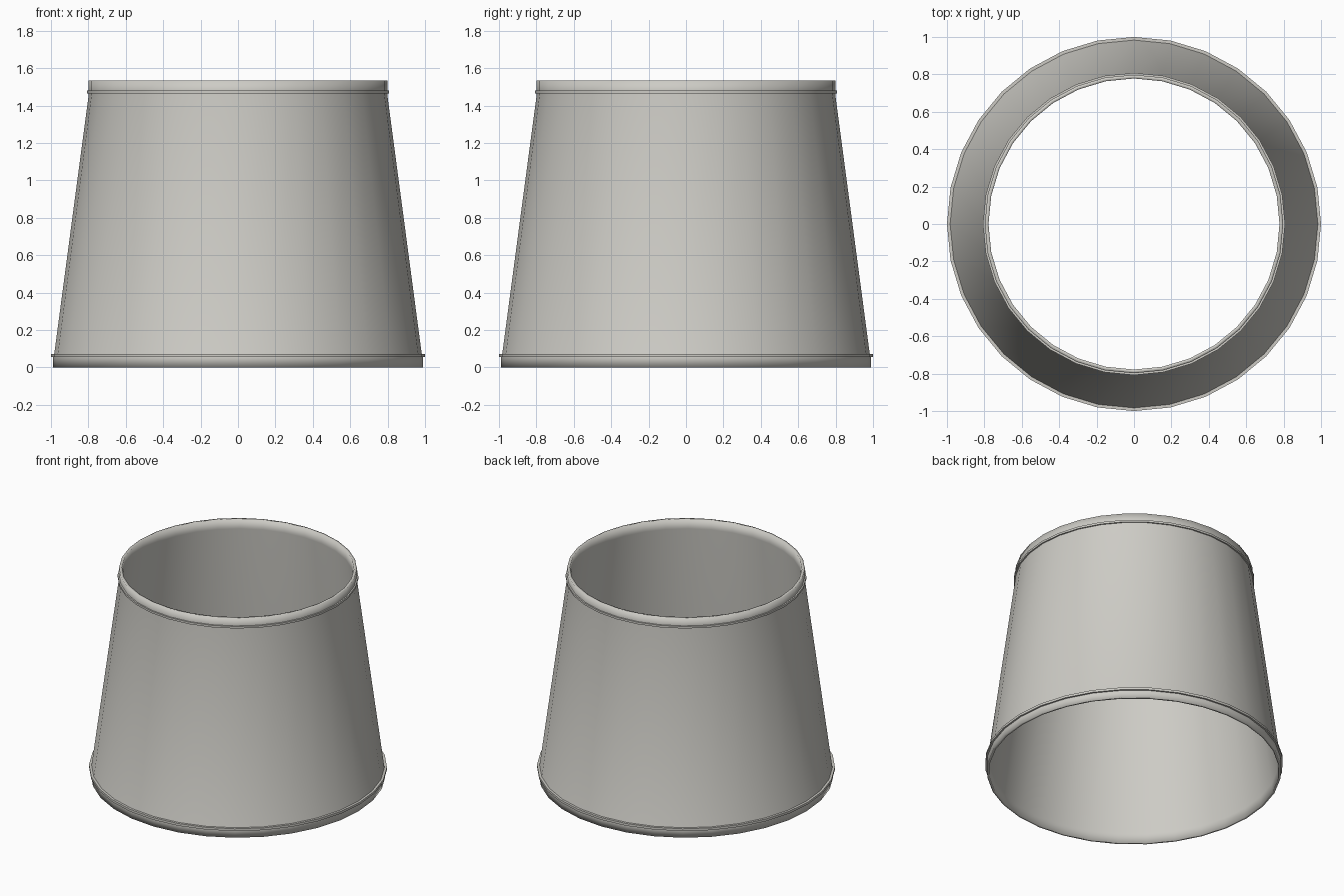
import bpy, bmesh, math

if "Cube" in bpy.data.objects:
    bpy.data.objects.remove(bpy.data.objects["Cube"], do_unlink=True)

SIDES = 32

linen = bpy.data.materials.new("warm_grey_linen")
linen.use_nodes = True
colour = (0.61, 0.60, 0.56, 1)
linen.diffuse_color = colour
bsdf = linen.node_tree.nodes["Principled BSDF"]
bsdf.inputs["Base Color"].default_value = colour
bsdf.inputs["Roughness"].default_value = 0.8


def revolve(name, profile):
    """Spin a closed (radius, height) profile around the z axis."""
    bm = bmesh.new()
    rings = []
    for i in range(SIDES):
        a = math.tau * i / SIDES
        rings.append([bm.verts.new((r * math.cos(a), r * math.sin(a), z))
                      for r, z in profile])
    n = len(profile)
    for i in range(SIDES):
        here, there = rings[i], rings[(i + 1) % SIDES]
        for j in range(n):
            k = (j + 1) % n
            face = bm.faces.new((here[j], there[j], there[k], here[k]))
            face.smooth = True
    bmesh.ops.recalc_face_normals(bm, faces=bm.faces)
    mesh = bpy.data.meshes.new(name)
    bm.to_mesh(mesh)
    bm.free()
    mesh.materials.append(linen)
    obj = bpy.data.objects.new(name, mesh)
    bpy.context.collection.objects.link(obj)
    return obj


# Tapered wall with softly folded rims at both open ends
revolve("shade_wall", [
    (0.988, 0.0), (0.988, 0.06), (0.982, 0.075),
    (0.798, 1.46), (0.798, 1.475), (0.798, 1.535),
    (0.778, 1.535), (0.778, 1.465), (0.968, 0.07), (0.972, 0.0)])


# Thin raised seams where the trim meets the wall
def seam(name, radius, low, high):
    obj = revolve(name, [(radius - 0.02, low), (radius, low),
                         (radius, high), (radius - 0.02, high)])
    bpy.ops.object.select_all(action="DESELECT")
    obj.select_set(True)
    bpy.context.view_layer.objects.active = obj
    bpy.ops.object.shade_smooth_by_angle(angle=math.radians(40))


seam("bottom_seam", 1.0, 0.055, 0.072)
seam("top_seam", 0.808, 1.465, 1.48)
